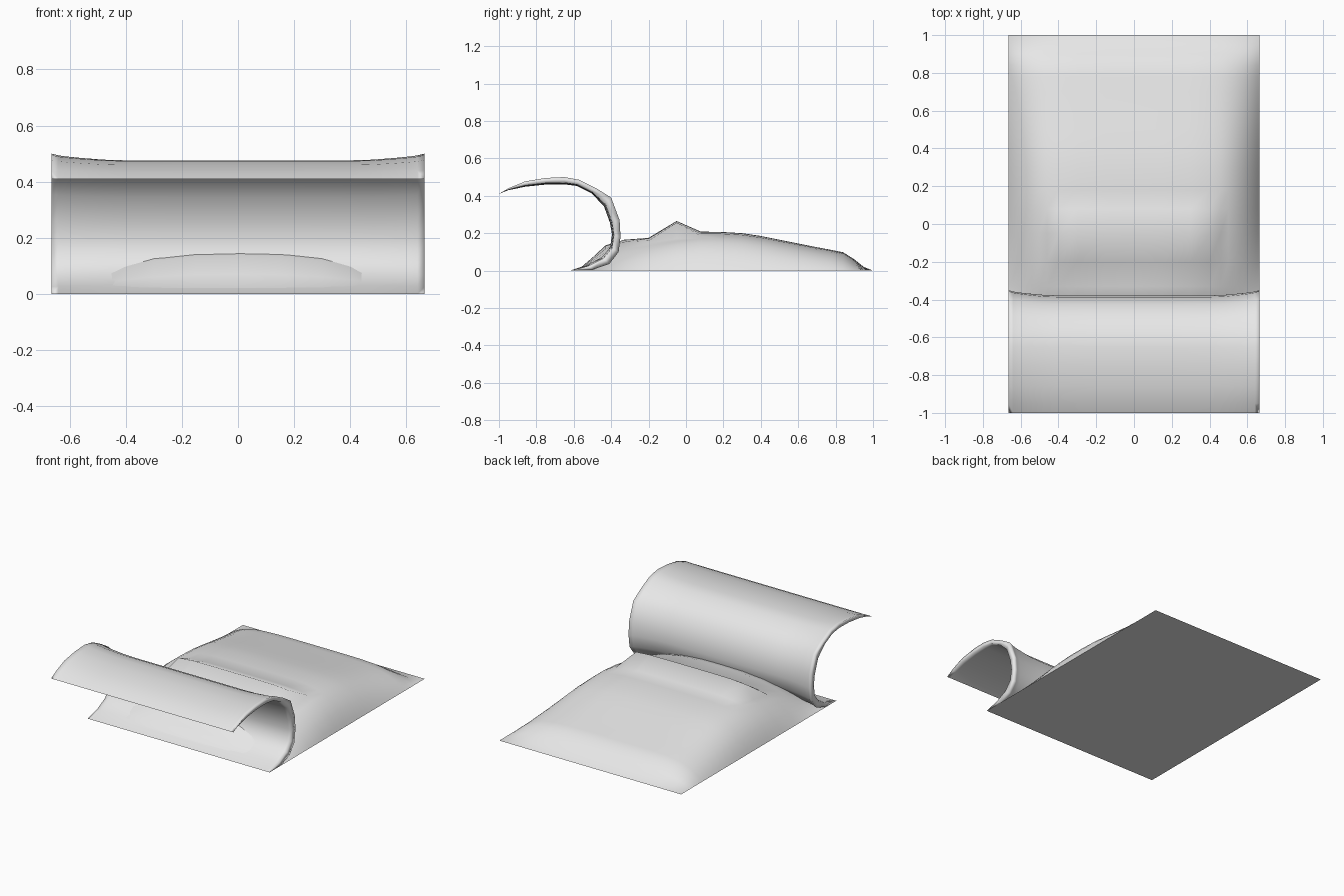
import bpy, bmesh

cube = bpy.data.objects.get("Cube")
if cube:
    bpy.data.objects.remove(cube)

HALF_W = 0.665

mat = bpy.data.materials.new("light grey")
mat.use_nodes = True
GREY = (0.8, 0.8, 0.8, 1)
mat.diffuse_color = GREY
mat.node_tree.nodes["Principled BSDF"].inputs["Base Color"].default_value = GREY


def interp(points, t):
    for (a, za), (b, zb) in zip(points, points[1:]):
        if t <= b:
            return za + (zb - za) * (t - a) / (b - a)
    return points[-1][1]


def clamp(v):
    return max(0.0, min(1.0, v))


def add_grid(bm, rows):
    grid = [[bm.verts.new(p) for p in row] for row in rows]
    for r0, r1 in zip(grid, grid[1:]):
        for i in range(len(r0) - 1):
            bm.faces.new((r0[i], r0[i + 1], r1[i + 1], r1[i]))
    return grid


def mirrored(half):
    return [-x for x in half[:0:-1]] + half


def finish(bm, name, angle):
    bmesh.ops.remove_doubles(bm, verts=bm.verts, dist=0.0005)
    bmesh.ops.recalc_face_normals(bm, faces=bm.faces)
    mesh = bpy.data.meshes.new(name)
    bm.to_mesh(mesh)
    bm.free()
    mesh.materials.append(mat)
    obj = bpy.data.objects.new(name, mesh)
    bpy.context.collection.objects.link(obj)
    bpy.ops.object.select_all(action="DESELECT")
    obj.select_set(True)
    bpy.context.view_layer.objects.active = obj
    bpy.ops.object.shade_smooth_by_angle(angle=angle)


# Cushion body: height along its length, falling off to thin side seams
profile = [(-0.62, 0), (-0.57, 0.01), (-0.5, 0.07), (-0.43, 0.135),
           (-0.33, 0.165), (-0.2, 0.175), (-0.05, 0.192), (0.08, 0.208),
           (0.18, 0.207), (0.3, 0.2), (0.4, 0.185), (0.5, 0.165), (0.6, 0.145),
           (0.7, 0.125), (0.78, 0.11), (0.84, 0.098), (0.9, 0.06),
           (0.95, 0.02), (1.0, 0)]
RIDGE_Y, RIDGE_Z = -0.05, 0.265
xs = mirrored([0, 0.15, 0.3, 0.4, 0.46, 0.5, 0.54, 0.58, 0.61, 0.635, 0.652, HALF_W])


def body_point(x, y, height):
    power = 2.5 + 3.5 * clamp(min((y + 0.4) / 0.3, (1.02 - y) / 0.2))
    z = height * (1 - (abs(x) / HALF_W) ** power)
    if y == RIDGE_Y:
        z += (RIDGE_Z - height) * clamp((0.46 - abs(x)) / 0.06)
    return (x, y, z)


bm = bmesh.new()
add_grid(bm, [[body_point(x, y, z) for x in xs] for y, z in profile])
add_grid(bm, [[(x, y, 0) for x in xs] for y in (profile[0][0], profile[-1][0])])
bmesh.ops.remove_doubles(bm, verts=bm.verts, dist=0.0005)
bmesh.ops.holes_fill(bm, edges=[e for e in bm.edges if e.is_boundary], sides=0)
finish(bm, "cushion_body", 1.2)

# Curled flap: matching outer and inner curves, pulled in across the middle
outer = [(-0.62, 0), (-0.5, 0.005), (-0.41, 0.035), (-0.36, 0.1), (-0.35, 0.18),
         (-0.355, 0.27), (-0.4, 0.39), (-0.48, 0.44), (-0.57, 0.485),
         (-0.65, 0.5), (-0.75, 0.495), (-0.86, 0.477), (-0.95, 0.44), (-1.0, 0.41)]
inner = [(-0.62, 0), (-0.52, 0.025), (-0.44, 0.065), (-0.395, 0.12), (-0.385, 0.19),
         (-0.395, 0.26), (-0.43, 0.355), (-0.5, 0.42), (-0.58, 0.46),
         (-0.65, 0.47), (-0.75, 0.468), (-0.86, 0.455), (-0.95, 0.432), (-1.0, 0.41)]
flap_xs = mirrored([0, 0.2, 0.4, 0.48, 0.56, 0.61, 0.64, HALF_W])


def sheet_point(a, b, x, edge, middle):
    blend = clamp((HALF_W - abs(x)) / 0.22) ** 0.6
    f = edge + (middle - edge) * blend
    return (x, a[0] + (b[0] - a[0]) * f, a[1] + (b[1] - a[1]) * f)


bm = bmesh.new()
sheets = [add_grid(bm, [[sheet_point(a, b, x, edge, middle) for x in flap_xs]
                        for a, b in zip(outer, inner)])
          for edge, middle in ((0, 0.8), (1, 1.3))]
for col in (0, -1):
    out_edge, in_edge = ([row[col] for row in s] for s in sheets)
    for i in range(len(outer) - 1):
        bm.faces.new((out_edge[i], out_edge[i + 1], in_edge[i + 1], in_edge[i]))
finish(bm, "curled_flap", 1.9)
